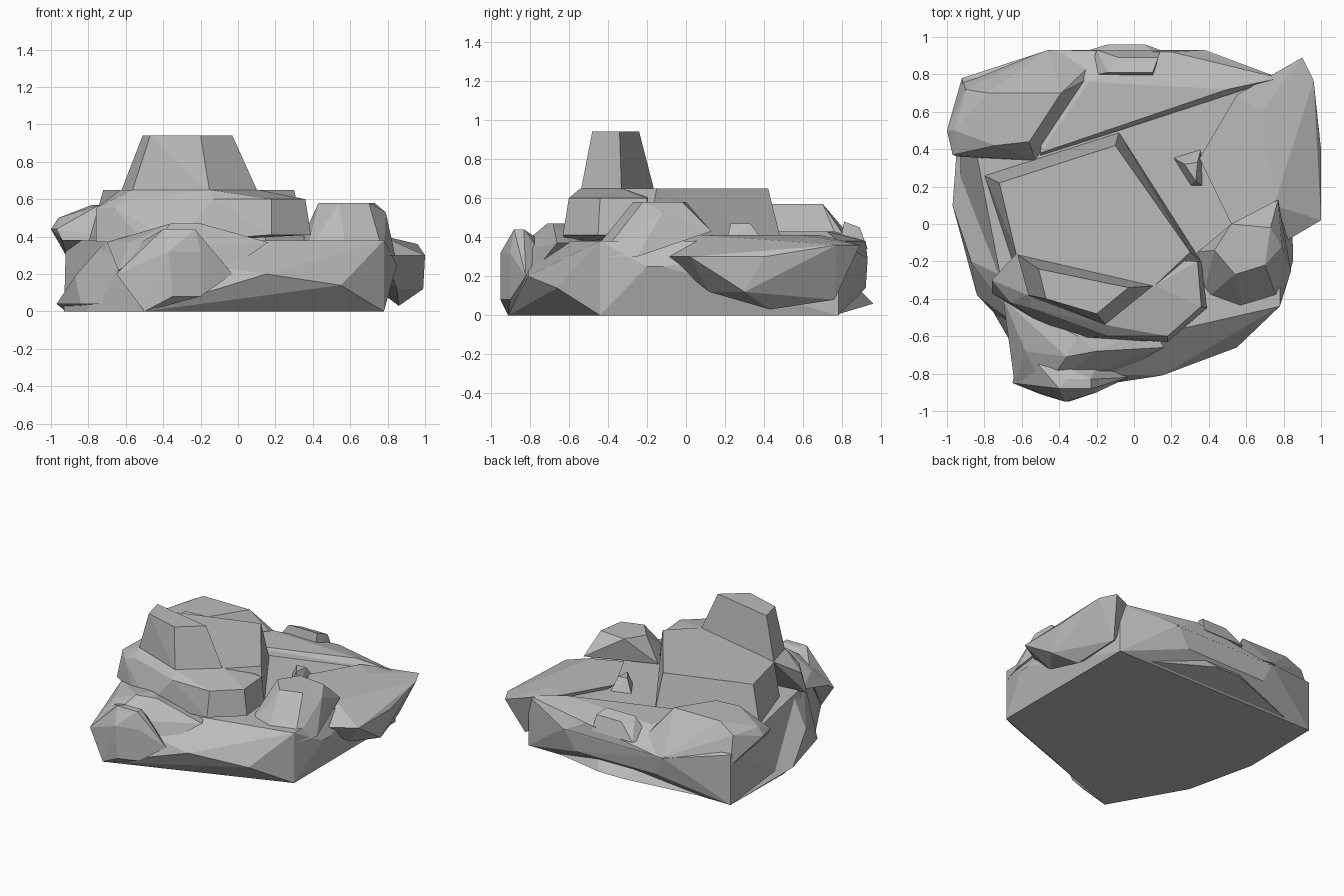
import bpy
import bmesh
from math import radians
from mathutils import Vector

default_cube = bpy.data.objects.get("Cube")
if default_cube:
    bpy.data.objects.remove(default_cube, do_unlink=True)

# One plain stone colour for everything
stone_grey = bpy.data.materials.new("stone_grey")
stone_colour = (.5, .5, .5, 1)
stone_grey.diffuse_color = stone_colour
stone_grey.use_nodes = True
for node in stone_grey.node_tree.nodes:
    if node.type == "BSDF_PRINCIPLED":
        node.inputs["Base Color"].default_value = stone_colour
        node.inputs["Roughness"].default_value = .9


def level(height, *outline):
    """Corner points of a flat outline lying at one height."""
    return [Vector((x, y, height)) for x, y in outline]


def boulder(name, *groups):
    """Faceted convex rock wrapped around its corner points."""
    mesh = bpy.data.meshes.new(name)
    rock = bmesh.new()
    for group in groups:
        for corner in group:
            rock.verts.new(corner)
    hull = bmesh.ops.convex_hull(rock, input=rock.verts[:])
    unused = set(hull["geom_interior"]) | set(hull["geom_unused"])
    loose = [item for item in unused if isinstance(item, bmesh.types.BMVert)]
    bmesh.ops.delete(rock, geom=loose, context="VERTS")
    bmesh.ops.dissolve_limit(rock, angle_limit=radians(4),
                             verts=rock.verts[:], edges=rock.edges[:])
    bmesh.ops.recalc_face_normals(rock, faces=rock.faces[:])
    rock.to_mesh(mesh)
    rock.free()
    mesh.materials.append(stone_grey)
    result = bpy.data.objects.new(name, mesh)
    bpy.context.collection.objects.link(result)
    return result


# Broad ground slab with an undercut front
boulder(
    "ground_slab",
    level(0, (.78, -.44), (.78, .78), (-.92, .78), (-.93, .15),
          (-.81, -.37), (-.5, -.91)),
    level(.14, (.55, -.66), (.28, .92), (-.4, .91)),
    level(.2, (.15, -.81)),
    level(.25, (.85, -.2), (.85, -.12)),
    level(.29, (-.5, -.8), (.38, .93), (-.46, .93)),
    level(.32, (.6, -.52), (.15, -.67)),
    level(.38, (.78, -.44), (.78, .78), (.38, -.46), (-.1, -.64),
          (-.7, -.35), (-.83, .27), (-.92, .78)),
)

# Low wedge rising along the front left edge
boulder(
    "front_left_wedge",
    level(0, (-.92, .77), (-.7, .4)),
    level(.04, (-.97, .1), (-.84, -.38), (-.6, -.63)),
    level(.19, (-.87, -.2)),
    level(.36, (-.6, -.56), (-.72, -.27)),
)

# Knob at the front foot
boulder(
    "front_knob",
    level(0, (-.5, -.91)),
    level(.08, (-.35, -.95), (-.2, -.9)),
    level(.2, (-.65, -.85), (-.03, -.82)),
    level(.32, (-.37, -.95), (-.2, -.9), (-.6, -.65), (-.2, -.75)),
    level(.44, (-.4, -.88), (-.36, -.83), (-.23, -.83), (-.23, -.88)),
)

# Sloping crest behind the knob
boulder(
    "front_crest",
    level(.22, (-.64, -.84), (-.05, -.78)),
    level(.32, (-.48, -.89)),
    level(.37, (.16, -.66), (.1, -.55), (-.7, -.4), (-.58, -.68)),
    level(.47, (-.36, -.71), (-.2, -.68), (-.3, -.6)),
)

# Raised table in the middle
boulder(
    "central_table",
    level(.37, (-.8, .26), (-.08, .49), (.36, -.2), (.15, -.35), (-.65, -.2)),
    level(.65, (-.72, .22), (-.1, .42), (.3, -.15), (.11, -.33), (-.63, -.16)),
)

# Front shoulder below the peak
boulder(
    "front_shoulder",
    level(.37, (-.76, -.37), (-.5, -.53), (-.33, -.61)),
    level(.41, (.18, -.63), (.39, -.45), (.36, -.2)),
    level(.55, (-.76, -.3), (-.66, -.42)),
    level(.6, (.18, -.6), (.36, -.44), (.34, -.2), (-.13, -.6), (-.55, -.45)),
    level(.65, (-.63, -.16), (-.57, -.38), (-.15, -.54), (.11, -.33)),
)

# Tapered peak
boulder(
    "peak",
    level(.63, (-.63, -.16), (-.57, -.38), (-.15, -.54), (.11, -.33)),
    level(.94, (-.51, -.24), (-.47, -.4), (-.2, -.48), (-.03, -.34)),
)

# Big bevelled rock at the back left
boulder(
    "back_left_rock",
    level(.3, (-.92, .78), (-.46, .93), (-.2, .88)),
    level(.38, (-.94, .36), (-.53, .34), (-.24, .78)),
    level(.44, (-1, .5), (-.97, .37)),
    level(.5, (-.96, .5), (-.9, .72)),
    level(.57, (-.78, .7), (-.39, .7), (-.56, .44), (-.74, .42)),
)

# Long ridge along the back
boulder(
    "back_ridge",
    level(.28, (-.46, .93), (.38, .93), (-.5, .34), (.7, .72)),
    level(.38, (.78, .78), (.2, .92)),
    level(.43, (-.5, .38), (-.24, .76), (.1, .7), (.5, .72)),
)

# Small stone resting on the back ridge
boulder(
    "back_stone",
    level(.34, (-.24, .79), (-.2, .93), (.14, .93), (.1, .78)),
    level(.45, (-.08, .89), (.13, .89)),
    level(.48, (-.14, .81), (.1, .81)),
)

# Low foot at the base of the back
boulder(
    "back_foot",
    level(0, (-.8, .76), (.6, .76)),
    level(.06, (-.14, .96), (.06, .96)),
    level(.13, (-.2, .89), (.12, .89)),
)

# Overhanging slab on the right side
boulder(
    "right_slab",
    level(.03, (.86, .43)),
    level(.08, (.82, .76)),
    level(.12, (.99, .3), (.85, .12)),
    level(.3, (1, .02), (1, .4), (.78, -.11)),
    level(.36, (.9, .89), (.96, .77), (.77, .78)),
    level(.41, (.52, .0), (.35, .35), (.55, .69), (.68, .6), (.75, .1)),
)

# Leaning rock at the front right, overhanging at the rear
boulder(
    "front_right_rock",
    level(.3, (.36, -.42), (.58, -.5), (.78, -.44), (.84, -.25)),
    level(.38, (.34, -.15), (.5, -.1), (.78, -.05)),
    level(.43, (.77, .13)),
    level(.53, (.79, -.12)),
    level(.58, (.43, -.14), (.54, -.27), (.7, -.22), (.73, -.02), (.52, .0)),
)

# Little splinter between the table and the right slab
boulder(
    "splinter",
    level(.36, (.2, .36), (.36, .41), (.37, .2), (.3, .2)),
    level(.47, (.27, .32), (.34, .33), (.33, .23)),
)
